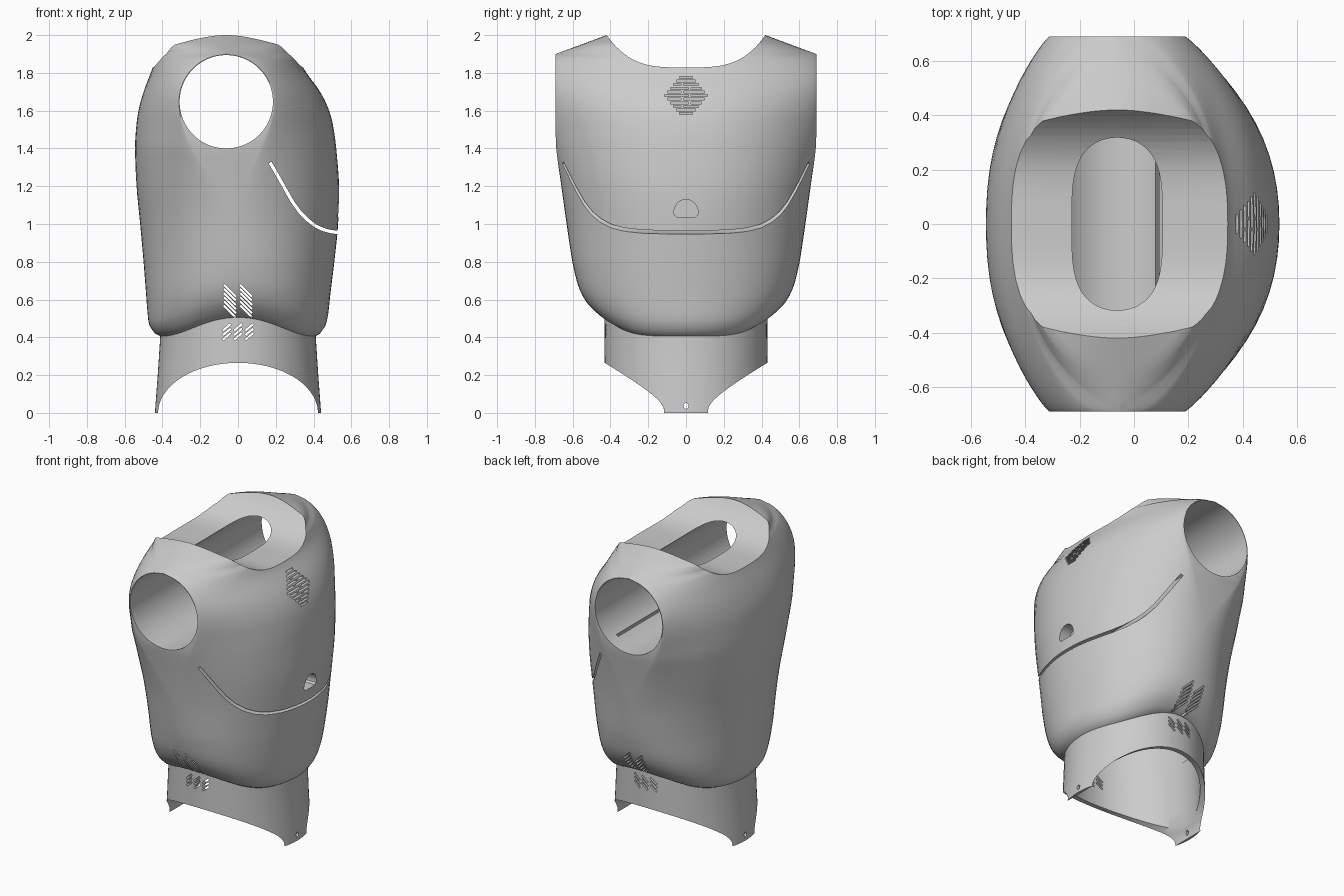
import bpy, bmesh, math
from mathutils import Matrix, Vector

if "Cube" in bpy.data.objects:
    bpy.data.objects.remove(bpy.data.objects["Cube"])

grey = bpy.data.materials.new("light_grey")
grey.diffuse_color = (0.6, 0.6, 0.6, 1)
grey.use_nodes = True
grey.node_tree.nodes["Principled BSDF"].inputs["Base Color"].default_value = grey.diffuse_color


def make(name, bm):
    bmesh.ops.recalc_face_normals(bm, faces=bm.faces)
    me = bpy.data.meshes.new(name)
    bm.to_mesh(me)
    bm.free()
    ob = bpy.data.objects.new(name, me)
    bpy.context.collection.objects.link(ob)
    me.materials.append(grey)
    return ob


def prism(name, pts, axis, lo, hi):
    """Extrude a closed 2D outline along x, y or z."""
    place = {"x": lambda a, b, d: (d, a, b), "y": lambda a, b, d: (a, d, b),
             "z": lambda a, b, d: (a, b, d)}[axis]
    bm = bmesh.new()
    ends = [[bm.verts.new(place(a, b, d)) for a, b in pts] for d in (lo, hi)]
    n = len(pts)
    for e in ends:
        bm.faces.new(e)
    for i in range(n):
        j = (i + 1) % n
        bm.faces.new((ends[0][i], ends[0][j], ends[1][j], ends[1][i]))
    return make(name, bm)


def oval(cx, cy, rx, ry, n=64):
    return [(cx + rx * math.cos(2 * math.pi * i / n), cy + ry * math.sin(2 * math.pi * i / n))
            for i in range(n)]


def ribbon(path, w):
    """Thin closed outline around an open path."""
    P = [Vector(p) for p in path]
    side = []
    for i, p in enumerate(P):
        d = (P[min(i + 1, len(P) - 1)] - P[max(i - 1, 0)]).normalized()
        side.append(Vector((-d.y, d.x)) * w / 2)
    return [tuple(p + s) for p, s in zip(P, side)] + \
           [tuple(p - s) for p, s in reversed(list(zip(P, side)))]


def bars(name, items):
    """Many boxes: (centre, size, turn about y)."""
    bm = bmesh.new()
    for c, s, a in items:
        m = Matrix.Translation(c) @ Matrix.Rotation(a, 4, "Y") @ Matrix.Diagonal((*s, 1))
        bmesh.ops.create_cube(bm, size=1, matrix=m)
    return make(name, bm)


def cut(ob, cutters):
    for c in cutters:
        c.hide_render = True
        m = ob.modifiers.new("cut", "BOOLEAN")
        m.operation, m.solver, m.object = "DIFFERENCE", "EXACT", c
    bpy.context.view_layer.update()
    me = bpy.data.meshes.new_from_object(ob.evaluated_get(bpy.context.evaluated_depsgraph_get()))
    ob.modifiers.clear()
    ob.data = me


# Torso sections: height, back x, chest x, half width y, roundness
ROWS = [(0.40, -0.40, 0.40, 0.42, 2.2), (0.42, -0.44, 0.435, 0.455, 2.2),
        (0.46, -0.468, 0.462, 0.49, 2.2), (0.52, -0.478, 0.477, 0.53, 2.2),
        (0.62, -0.486, 0.488, 0.568, 2.2), (0.80, -0.50, 0.51, 0.602, 2.1),
        (1.00, -0.518, 0.53, 0.632, 2.0), (1.20, -0.537, 0.535, 0.66, 1.75),
        (1.40, -0.545, 0.52, 0.687, 1.35), (1.50, -0.54, 0.507, 0.69, 1.2),
        (1.60, -0.527, 0.483, 0.69, 1.15), (1.70, -0.50, 0.435, 0.69, 1.15),
        (1.82, -0.455, 0.35, 0.69, 1.2), (1.90, -0.43, 0.32, 0.69, 1.35),
        (1.95, -0.43, 0.31, 0.555, 1.8), (2.00, -0.30, 0.17, 0.42, 2.0)]


def sample(z):
    """Smooth interpolation of the section rows."""
    i = max(k for k in range(len(ROWS) - 1) if ROWS[k][0] <= z + 1e-9)
    a, b = ROWS[i], ROWS[i + 1]
    h = b[0] - a[0]
    u = (z - a[0]) / h
    if z >= 1.9 - 1e-6 or z < 0.46:
        return [p + (q - p) * u for p, q in zip(a, b)]
    p0, p3 = ROWS[max(i - 1, 0)], ROWS[i + 2]
    out = []
    for k in range(5):
        m0 = (b[k] - p0[k]) / (b[0] - p0[0]) * h
        m1 = (p3[k] - a[k]) / (p3[0] - a[0]) * h
        if k == 3 and b[0] == 1.90:
            m1 = 0
        out.append((2*u**3 - 3*u*u + 1) * a[k] + (u**3 - 2*u*u + u) * m0
                   + (3*u*u - 2*u**3) * b[k] + (u**3 - u*u) * m1)
    return out


AX, AZ, AR = -0.062, 1.647, 0.247     # arm opening


def ring(z, n=32):
    _, xl, xr, hw, q = sample(z)
    hw = min(hw, 0.69)
    cx = AX * min(1, max(0, (z - 0.8) / 0.6))
    r = AR + 0.004
    # flat end of the section: follows the opening above, fades out below
    if z > AZ:
        c = math.sqrt(max(0, r * r - (z - AZ) ** 2))
    else:
        u = min(1, max(0, (z - 0.95) / (AZ - 0.95)))
        c = r * u * u * (3 - 2 * u)
    p = 2 + 0.3 * min(1, max(0, (z - 0.9) / 0.5))
    lift = 0.1 * max(0, 1 - (z - 0.4) / 0.4)
    pts = []
    for s, xm in ((1, xr), (-1, xl)):
        for i in range(n + 1):
            t = s * math.sin(-math.pi / 2 + math.pi * i / n)
            f = max(0, 1 - abs(t) ** p) ** (1 / q)
            x = cx + s * (c + max(0, abs(xm - cx) - c) * f)
            pts.append((x, hw * t, z + lift * t ** 4))
    return pts


# Torso loft
zs = [0.40, 0.408, 0.42, 0.44, 0.46, 0.49] + [0.52 + 0.04 * i for i in range(25)] \
    + [1.51 + 0.03 * i for i in range(10)] + [1.80 + 0.0125 * i for i in range(17)]
bm = bmesh.new()
loops = [[bm.verts.new(p) for p in ring(min(z, 2.0))] for z in zs]
for a, b in zip(loops, loops[1:]):
    for i in range(len(a)):
        j = (i + 1) % len(a)
        bm.faces.new((a[i], a[j], b[j], b[i]))
bm.faces.new(loops[-1])
bottom = bm.verts.new((0, 0, 0.42))
for i in range(len(loops[0])):
    bm.faces.new((loops[0][i], bottom, loops[0][(i + 1) % len(loops[0])]))
bmesh.ops.remove_doubles(bm, verts=bm.verts, dist=0.0004)
torso = make("torso_shell", bm)

# Neck trough, arm tunnel and waist cavity
ys = [-0.42 + 0.84 * i / 36 for i in range(37)]
trough = [(y, 1.829 + 0.171 * (abs(y) / 0.42) ** 3.5) for y in ys] + [(0.42, 2.2), (-0.42, 2.2)]
neck = prism("neck_cutter", trough, "x", -0.9, 0.9)
arms = prism("arm_cutter", oval(AX, AZ, AR, AR, 96), "y", -0.9, 0.9)
cavity = prism("cavity_cutter", oval(0, 0, 0.385, 0.405), "z", -0.2, 0.85)

# Chest panel seam, continued inside up to the arm tunnel
seam_path = [(0.17, 1.325), (0.205, 1.265), (0.25, 1.185), (0.29, 1.115), (0.33, 1.06), (0.37, 1.02),
             (0.41, 0.99), (0.45, 0.971), (0.49, 0.96), (0.53, 0.955), (0.65, 0.952)]
seam = prism("seam_cutter", ribbon(seam_path, 0.018), "y", -0.9, 0.9)
inner = prism("inner_seam_cutter", ribbon([(0.05, 1.5), (0.175, 1.318)], 0.016), "y", -0.6, 0.6)

# Small domed port on the chest
dome = [(0.05, 1.038), (0.062, 1.048)] + \
       [(0.064 * math.cos(a), 1.06 + 0.07 * math.sin(a)) for a in [math.pi * i / 16 for i in range(17)]] + \
       [(-0.062, 1.048), (-0.05, 1.038)]
port = prism("port_cutter", dome, "x", 0.46, 0.7)

# Chest vent: diamond of staggered slots
items = []
for k in range(-5, 6):
    half = 0.115 - 0.016 * abs(k)
    gap = 0.02 * (-1) ** k if abs(k) < 4 else None
    spans = [(-half, half)] if gap is None else [(-half, gap - 0.006), (gap + 0.006, half)]
    for a, b in spans:
        items.append(((0.46, (a + b) / 2, 1.68 + 0.0192 * k), (0.3, b - a, 0.011), 0))
chest_vent = bars("chest_vent_cutter", items)

# Side vents: slanted slots through both sides
hip = [((x, 0, 0.537 + 0.022 * r), (0.09, 1.8, 0.011), math.radians(45))
       for x in (-0.043, 0.043) for r in range(6)]
hip_vent = bars("hip_vent_cutter", hip)
low = [((x, 0, 0.405 + 0.024 * r), (0.055, 1.8, 0.011), math.radians(-40))
       for x in (-0.06, 0, 0.06) for r in range(3)]
waist_vent = bars("waist_vent_cutter", low)

cut(torso, [cavity, neck, arms, seam, inner, port, chest_vent, hip_vent])

# Waist sleeve: flared tube
bm = bmesh.new()
prof = [(0.44, 0.43, 0), (0.425, 0.43, 0.2), (0.412, 0.432, 0.4), (0.41, 0.432, 0.51),
        (0.38, 0.40, 0.51), (0.382, 0.40, 0.4), (0.395, 0.40, 0.2), (0.41, 0.40, 0)]
loops = [[bm.verts.new((x, y, z)) for x, y in oval(0, 0, rx, ry, 80)] for rx, ry, z in prof]
for a, b in zip(loops, loops[1:] + loops[:1]):
    for i in range(80):
        j = (i + 1) % 80
        bm.faces.new((a[i], a[j], b[j], b[i]))
waist = make("waist_sleeve", bm)
arch = prism("arch_cutter", oval(0, -0.001, 0.423, 0.266, 96), "y", -0.9, 0.9)
pins = prism("pin_cutter", oval(0, 0.037, 0.013, 0.016, 16), "x", -0.9, 0.9)
cut(waist, [arch, pins, waist_vent])

# Drop helpers and shade
keep = (torso, waist)
for ob in list(bpy.data.objects):
    if ob not in keep:
        bpy.data.objects.remove(ob)
for ob in keep:
    bpy.ops.object.select_all(action="DESELECT")
    ob.select_set(True)
    bpy.context.view_layer.objects.active = ob
    bpy.ops.object.shade_smooth_by_angle(angle=math.radians(35))
